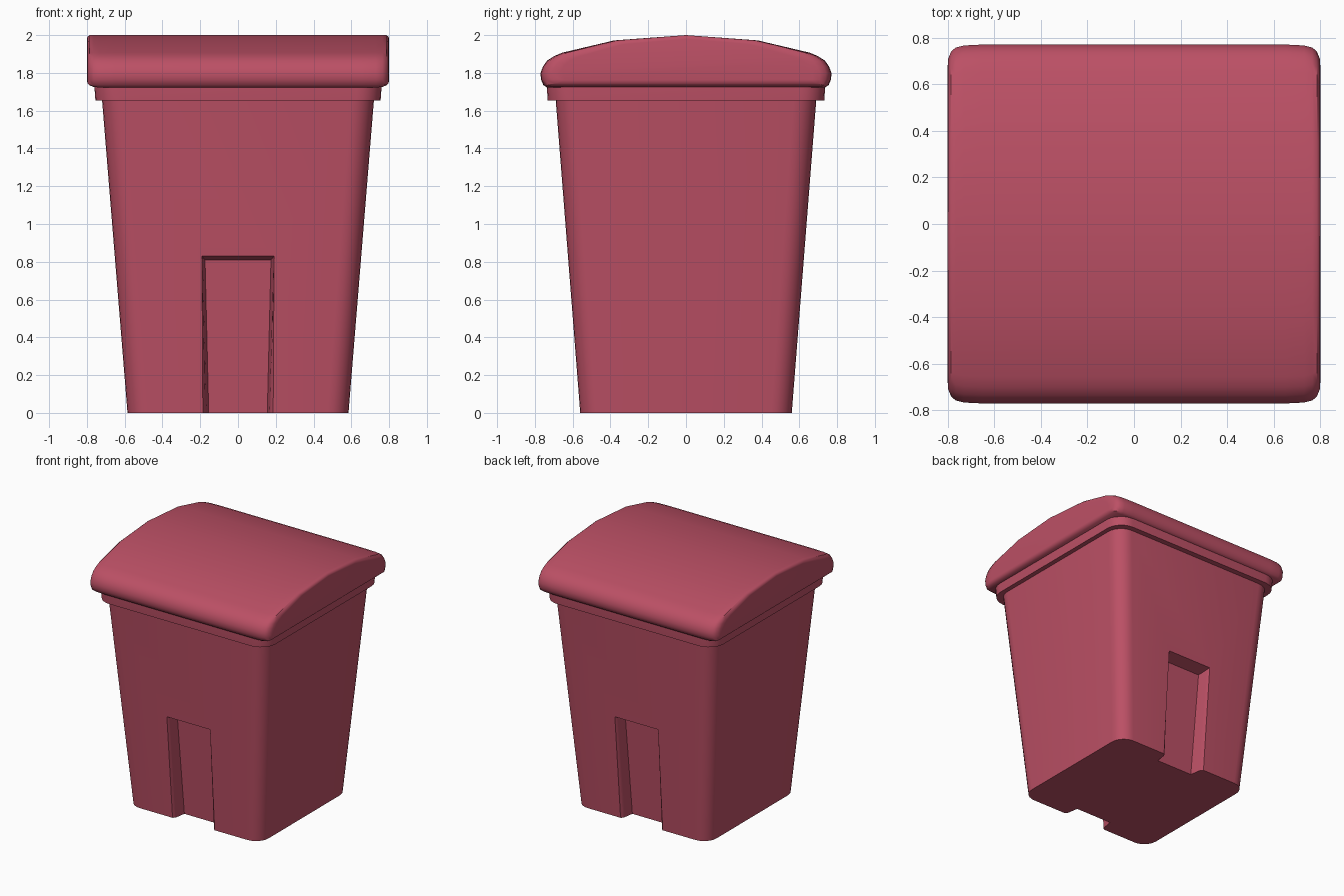
import bpy, bmesh, math

if "Cube" in bpy.data.objects:
    bpy.data.objects.remove(bpy.data.objects["Cube"])

red = bpy.data.materials.new("bin_red")
red.diffuse_color = (0.5, 0.08, 0.13, 1)
red.use_nodes = True
red.node_tree.nodes["Principled BSDF"].inputs["Base Color"].default_value = red.diffuse_color


def loft(name, rings):
    """Skin closed rings of equal length and cap both ends."""
    bm = bmesh.new()
    rows = [[bm.verts.new(p) for p in ring] for ring in rings]
    n = len(rows[0])
    for a, b in zip(rows, rows[1:]):
        for i in range(n):
            j = (i + 1) % n
            bm.faces.new((a[i], a[j], b[j], b[i]))
    bm.faces.new(rows[0])
    bm.faces.new(rows[-1])
    bmesh.ops.recalc_face_normals(bm, faces=bm.faces)
    mesh = bpy.data.meshes.new(name)
    bm.to_mesh(mesh)
    bm.free()
    ob = bpy.data.objects.new(name, mesh)
    bpy.context.collection.objects.link(ob)
    mesh.materials.append(red)
    return ob


def rounded_rect(hx, hy, r, z, steps=6):
    pts = []
    for k, (sx, sy) in enumerate([(1, 1), (-1, 1), (-1, -1), (1, -1)]):
        for i in range(steps + 1):
            a = math.pi / 2 * (k + i / steps)
            pts.append((sx * (hx - r) + r * math.cos(a),
                        sy * (hy - r) + r * math.sin(a), z))
    return pts


def activate(ob):
    bpy.ops.object.select_all(action='DESELECT')
    ob.select_set(True)
    bpy.context.view_layer.objects.active = ob


def smooth(ob, angle=35):
    activate(ob)
    bpy.ops.object.shade_smooth_by_angle(angle=math.radians(angle))


# Tapered body
body = loft("body", [rounded_rect(0.585, 0.56, 0.11, 0),
                     rounded_rect(0.72, 0.69, 0.12, 1.66)])


# Wheel recesses, front and back, with rounded mouths
def recess_ring(side, top):
    half = [(0, 0.105), (0.012, 0.03), (0.018, 0.012), (0.033, 0), (0.036, -0.06)]
    if top:
        half = [(0, 0.105), (0.012, 0.03), (0.014, 0.012), (0.016, 0), (0.018, -0.06)]
    pts = []
    for dx, depth in half:
        z = 0.83 - 0.02 * depth / 0.105 if top else -0.1
        y = side * (0.56 + 0.0783 * z - depth)
        pts.append(((0.155 + 0.024 * z) + dx, y, z))
    return pts + [(-x, y, z) for x, y, z in reversed(pts)]


for side in (-1, 1):
    cutter = loft("recess_cutter", [recess_ring(side, False), recess_ring(side, True)])
    cutter.hide_render = True
    mod = body.modifiers.new("recess", 'BOOLEAN')
    mod.operation, mod.solver, mod.object = 'DIFFERENCE', 'EXACT', cutter
    activate(body)
    bpy.ops.object.modifier_apply(modifier=mod.name)
    bpy.data.objects.remove(cutter)
smooth(body)

# Rim under the lid
rim = loft("rim", [rounded_rect(0.755, 0.732, 0.13, 1.655),
                   rounded_rect(0.76, 0.737, 0.13, 1.725),
                   rounded_rect(0.76, 0.737, 0.13, 1.75)])
smooth(rim)

# Domed lid: arched side profile swept across x, easing in at both ends
arch = [(0.735, 1.722), (0.755, 1.735), (0.768, 1.765), (0.77, 1.80), (0.757, 1.835),
        (0.735, 1.865), (0.70, 1.888), (0.655, 1.907), (0.38, 1.972)]
profile = arch + [(0, 2.0)] + [(-y, z) for y, z in reversed(arch)]
ends = [(0.80, 0.67, 0.02, 0.04), (0.797, 0.71, 0.009, 0.022), (0.785, 0.74, 0, 0.012),
        (0.765, 0.757, 0, 0.004), (0.73, 0.766, 0, 0), (0.65, 0.77, 0, 0)]


def lid_ring(x, width, drop, lift):
    return [(x, y * width / 0.77, max(z - drop if z > 1.8 else z, 1.722 + lift))
            for y, z in profile]


lid = loft("lid", [lid_ring(-x, w, d, l) for x, w, d, l in ends]
           + [lid_ring(x, w, d, l) for x, w, d, l in reversed(ends)])
smooth(lid, 40)
